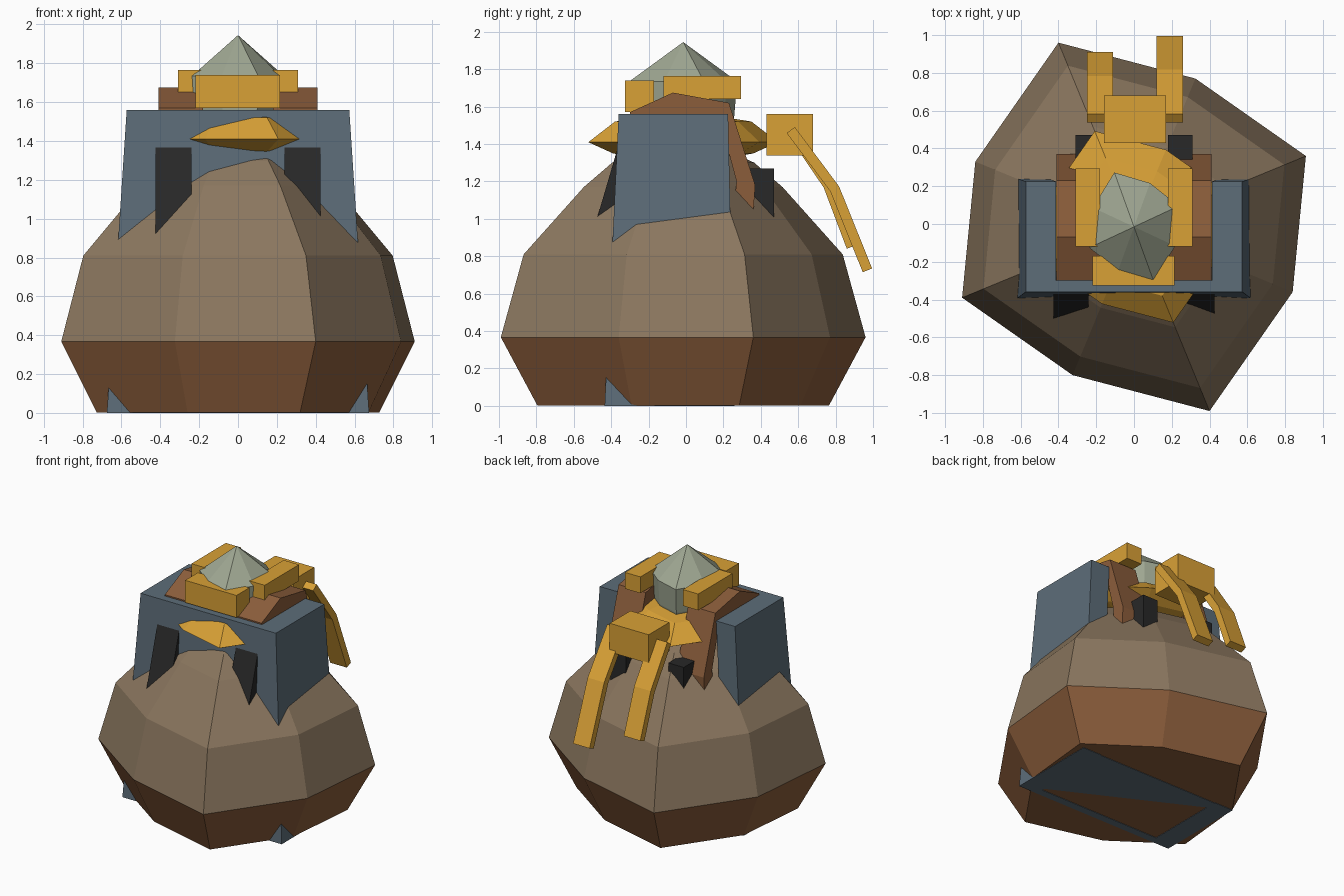
import bpy, bmesh, math
from mathutils import Vector

if "Cube" in bpy.data.objects:
    bpy.data.objects.remove(bpy.data.objects["Cube"])


def mat(name, r, g, b):
    lin = [((c / 255 + 0.055) / 1.055) ** 2.4 for c in (r, g, b)]
    m = bpy.data.materials.new(name)
    m.diffuse_color = (*lin, 1)
    m.use_nodes = True
    m.node_tree.nodes["Principled BSDF"].inputs["Base Color"].default_value = m.diffuse_color
    return m


TAUPE = mat("taupe", 139, 119, 95)
BROWN = mat("leather brown", 139, 93, 59)
SLATE = mat("slate", 93, 109, 121)
GOLD = mat("gold", 217, 161, 54)
SAGE = mat("sage grey", 160, 168, 147)
BLACK = mat("black", 40, 40, 40)

# Irregular eight-sided outline shared by the rounded parts
HALF = [(0.40, -0.975), (0.84, -0.345), (0.91, 0.375), (0.325, 0.785)]
OCT = HALF + [(-x, -y) for x, y in HALF]
CY = -0.015


def finish(name, bm, *mats):
    bmesh.ops.recalc_face_normals(bm, faces=bm.faces)
    me = bpy.data.meshes.new(name)
    bm.to_mesh(me)
    bm.free()
    for m in mats:
        me.materials.append(m)
    ob = bpy.data.objects.new(name, me)
    bpy.context.collection.objects.link(ob)
    return ob


def loft(name, loops, *mats):
    """Skin a stack of equal-length loops; one-point loops close as a tip."""
    bm = bmesh.new()
    rows = [[bm.verts.new(p) for p in lp] for lp in loops]
    for a, b in zip(rows, rows[1:]):
        n = len(a)
        for i in range(n):
            j = (i + 1) % n
            if len(b) == 1:
                bm.faces.new((a[i], a[j], b[0]))
            else:
                bm.faces.new((a[i], a[j], b[j], b[i]))
    bm.faces.new(rows[0])
    if len(rows[-1]) > 2:
        bm.faces.new(rows[-1])
    return finish(name, bm, *mats)


def rounded(name, rings, sx, sy, tip, *mats):
    loops = [[(x * s * sx, CY + y * s * sy, z) for x, y in OCT] for s, z in rings]
    return loft(name, loops + [[(0, CY, tip)]], *mats)


def box(name, x0, x1, y0, y1, z0, z1, m):
    q = [(x0, y0), (x1, y0), (x1, y1), (x0, y1)]
    return loft(name, [[(x, y, z) for x, y in q] for z in (z0, z1)], m)


def side_prism(name, x0, x1, profile, m):
    """Extrude a (y, z) profile along x."""
    return loft(name, [[(x, y, z) for y, z in profile] for x in (x0, x1)], m)


# Body: brown below the widest ring, taupe above
body = rounded("body", [(0.8, 0.003), (1, 0.367), (0.875, 0.81), (0.545, 1.17), (0.39, 1.30)],
               1, 1, 1.48, TAUPE, BROWN)
for p in body.data.polygons:
    p.material_index = 1 if p.center.z < 0.367 else 0


# Slate surround, open at the back, flaring towards the ground
def surround(x, y0, y1, z):
    xi = x - 0.16
    return [(-x, y0, z), (x, y0, z), (x, y1, z), (xi, y1, z),
            (xi, y0 + 0.06, z), (-xi, y0 + 0.06, z), (-xi, y1, z), (-x, y1, z)]


loft("surround", [surround(0.675, -0.435, 0.26, 0), surround(0.573, -0.36, 0.225, 1.56)], SLATE)
foot = [(0.67, -0.43), (0.67, 0.255), (-0.67, 0.255)]
loft("surround_base", [[(x, y, z) for x, y in foot] for z in (0, 0.05)], SLATE)

# Brown straps over the shoulders, hanging down behind
strap = [(-0.30, 1.57), (-0.07, 1.675), (0.23, 1.62), (0.37, 1.18), (0.36, 1.03),
         (0.26, 1.10), (0.27, 1.20), (0.19, 1.50), (-0.07, 1.56), (-0.30, 1.50)]
for side, s in (("left", -1), ("right", 1)):
    side_prism(side + "_strap", s * 0.18, s * 0.41, strap, BROWN)

    # Black sloping slabs in front and small blocks behind
    front = [(-0.30, 1.38), (-0.365, 1.38), (-0.50, 0.92), (-0.30, 0.92)]
    side_prism(side + "_front_slab", s * 0.24, s * 0.425, front, BLACK)
    box(side + "_back_block", s * 0.18, s * 0.31, 0.33, 0.47, 1.0, 1.27, BLACK)

    # Gold bars beside the cap
    box(side + "_bar", s * 0.18, s * 0.31, -0.12, 0.295, 1.64, 1.765, GOLD)

# Flat gold collar poking out front and back
rounded("collar", [(0.3, 1.31), (0.74, 1.35), (1, 1.41), (0.72, 1.52)], 0.52, 0.52, 1.58, GOLD)

# Pointed cap
rounded("cap", [(0.85, 1.42), (0.95, 1.55), (1, 1.735)], 0.26, 0.295, 1.945, SAGE)

# Gold front plate and rear box
box("front_plate", -0.22, 0.215, -0.325, -0.17, 1.57, 1.74, GOLD)
box("rear_box", -0.16, 0.17, 0.43, 0.68, 1.34, 1.56, GOLD)


# Gold ribbons trailing from the rear box
def ribbon(name, x0, x1, path):
    pts = [Vector(p) for p in path]
    up, down = [], []
    for i, p in enumerate(pts):
        d = (pts[min(i + 1, len(pts) - 1)] - pts[max(i - 1, 0)]).normalized()
        off = Vector((-d.y, d.x)) * 0.027
        up.append(tuple(p + off))
        down.append(tuple(p - off))
    side_prism(name, x0, x1, up + down[::-1], GOLD)


ribbon("left_ribbon", -0.25, -0.11, [(0.56, 1.475), (0.76, 1.18), (0.885, 0.85)])
ribbon("right_ribbon", 0.12, 0.26, [(0.56, 1.475), (0.795, 1.16), (0.97, 0.725)])
